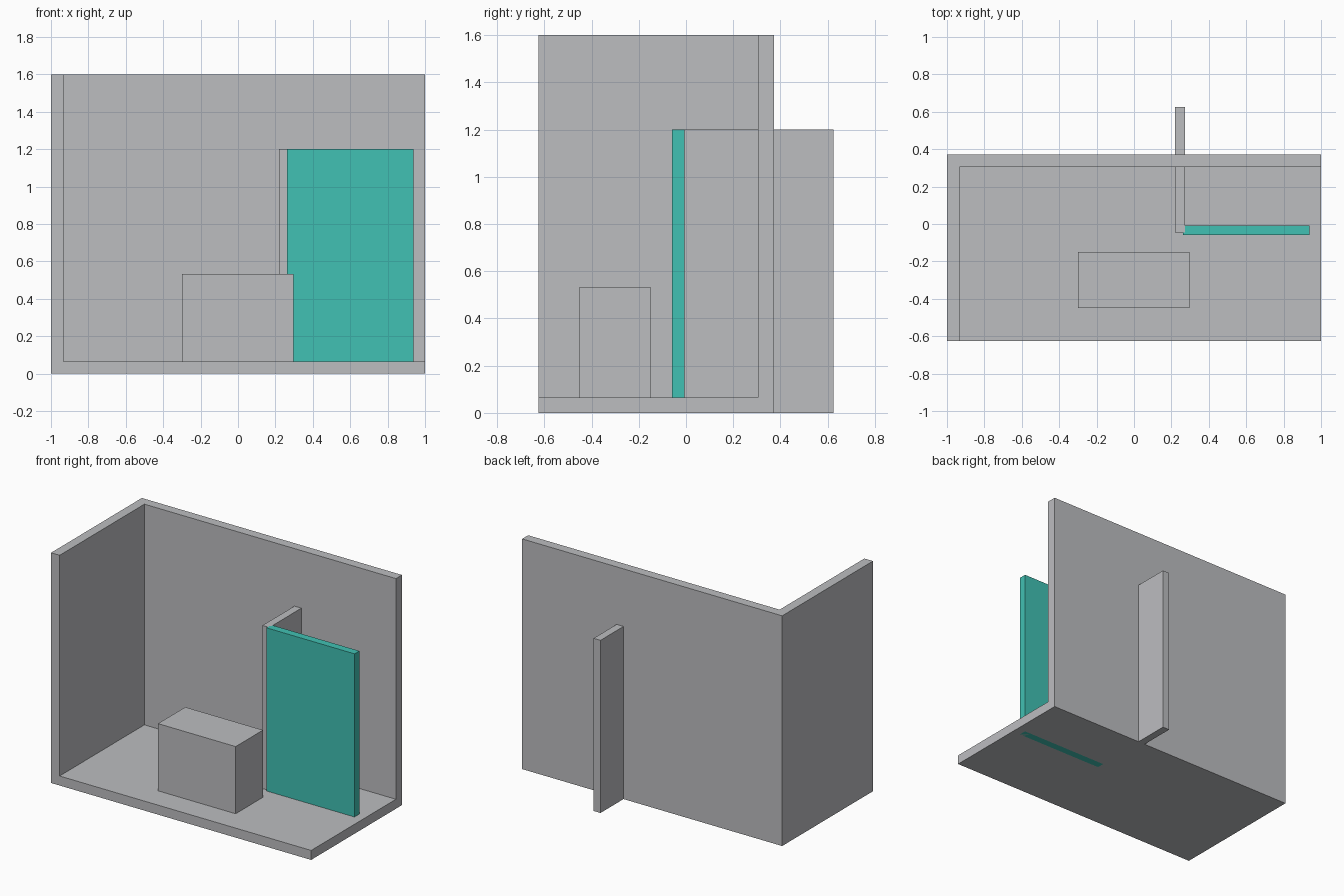
import bpy
import bmesh

if "Cube" in bpy.data.objects:
    bpy.data.objects.remove(bpy.data.objects["Cube"])


def material(name, rgb):
    mat = bpy.data.materials.new(name)
    mat.diffuse_color = (*rgb, 1.0)
    mat.use_nodes = True
    mat.node_tree.nodes["Principled BSDF"].inputs["Base Color"].default_value = mat.diffuse_color
    return mat


GREY = material("light_grey", (0.505, 0.51, 0.527))
TEAL = material("teal", (0.053, 0.533, 0.451))


def add_object(name, bm, mat):
    mesh = bpy.data.meshes.new(name)
    bm.to_mesh(mesh)
    bm.free()
    mesh.materials.append(mat)
    obj = bpy.data.objects.new(name, mesh)
    bpy.context.collection.objects.link(obj)
    return obj


def box(name, low, high, mat):
    """Box spanning two opposite corners."""
    bm = bmesh.new()
    bmesh.ops.create_cube(bm, size=1.0)
    for v in bm.verts:
        v.co = [h if c > 0 else l for c, l, h in zip(v.co, low, high)]
    return add_object(name, bm, mat)


# Room corner: floor, back wall and left wall as one thickened shell
bm = bmesh.new()
bmesh.ops.create_cube(bm, size=1.0)
open_sides = [f for f in bm.faces
              if f.normal.x > 0.5 or f.normal.y < -0.5 or f.normal.z > 0.5]
bmesh.ops.delete(bm, geom=open_sides, context='FACES')
for v in bm.verts:
    v.co = (1.0 if v.co.x > 0 else -1.0,
            0.372 if v.co.y > 0 else -0.625,
            1.6 if v.co.z > 0 else 0.0)
room = add_object("room_shell", bm, GREY)
thick = room.modifiers.new("thickness", 'SOLIDIFY')
thick.thickness = 0.066
thick.offset = -1.0
thick.use_even_offset = True

# Block standing on the floor
box("counter_block", (-0.3, -0.45, 0.06), (0.297, -0.15, 0.533), GREY)

# Partition passing through the back wall
box("partition_wall", (0.22, -0.045, 0.0), (0.273, 0.625, 1.2), GREY)

# Coloured panel in front of the partition
box("front_panel", (0.262, -0.06, 0.0), (0.938, -0.007, 1.2), TEAL)
